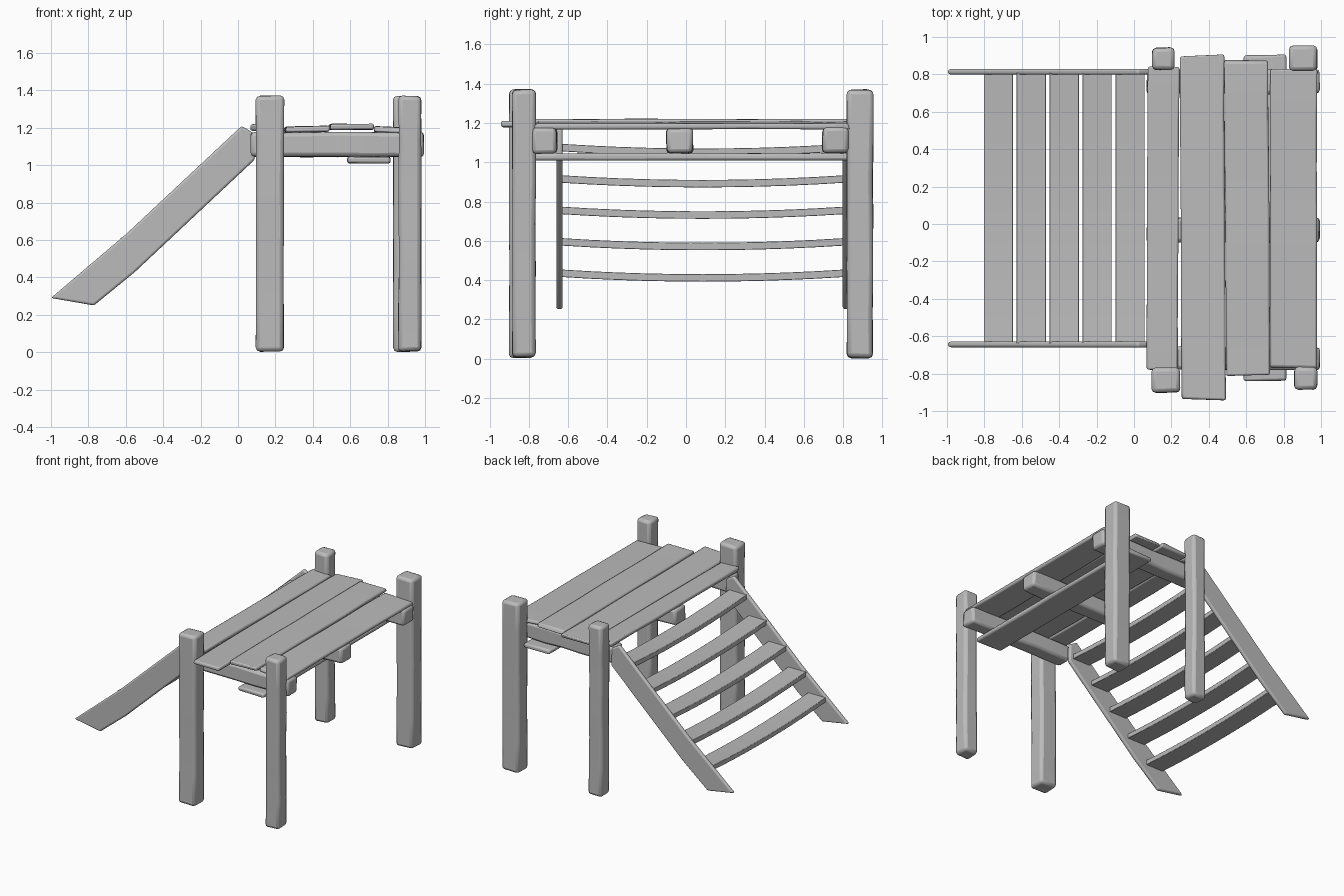
import bpy, bmesh, math, random
from mathutils import Vector, Matrix

random.seed(4)
cube = bpy.data.objects.get("Cube")
if cube:
    bpy.data.objects.remove(cube, do_unlink=True)

mat = bpy.data.materials.new("weathered grey wood")
mat.use_nodes = True
GREY = (0.5, 0.5, 0.5, 1)
mat.diffuse_color = GREY
mat.node_tree.nodes["Principled BSDF"].inputs["Base Color"].default_value = GREY


def finish(name, bm, bevel, segments=2):
    bmesh.ops.recalc_face_normals(bm, faces=bm.faces)
    mesh = bpy.data.meshes.new(name)
    bm.to_mesh(mesh)
    bm.free()
    mesh.materials.append(mat)
    ob = bpy.data.objects.new(name, mesh)
    bpy.context.collection.objects.link(ob)
    mod = ob.modifiers.new("worn edges", "BEVEL")
    mod.width, mod.segments = bevel, segments
    mod.limit_method, mod.angle_limit = "ANGLE", math.radians(40)
    bpy.ops.object.select_all(action="DESELECT")
    ob.select_set(True)
    bpy.context.view_layer.objects.active = ob
    bpy.ops.object.shade_smooth_by_angle(angle=math.radians(50))
    return ob


def timber(name, xs, ys, zs, axis, bevel, cuts=5, wobble=0.0, sag=0.0,
           yaw=0.0, roll=0.0, ragged=0.0):
    """Hewn bar filling the given ranges, divided along its long axis."""
    lo, hi = (Vector(v) for v in zip(xs, ys, zs))
    centre, size = (lo + hi) / 2, hi - lo
    bm = bmesh.new()
    bmesh.ops.create_cube(bm, size=1)
    along = [e for e in bm.edges
             if abs((e.verts[0].co - e.verts[1].co)[axis]) > 0.5]
    bmesh.ops.subdivide_edges(bm, edges=along, cuts=cuts, use_grid_fill=True)
    for v in bm.verts:
        t = v.co[axis] * 2
        v.co = Vector(a * b for a, b in zip(v.co, size))
        v.co.z -= sag * (1 - t * t)
        for i in range(3):
            if i != axis:
                v.co[i] += random.uniform(-wobble, wobble)
        if abs(t) > 0.99:
            v.co[axis] += random.uniform(-ragged, ragged)
    turn = (Matrix.Rotation(math.radians(yaw), 4, "Z")
            @ Matrix.Rotation(math.radians(roll), 4, "Y"))
    bm.transform(Matrix.Translation(centre) @ turn)
    return finish(name, bm, bevel)


# Corner posts
for name, xs, ys in (
        ("front_right_post", (0.095, 0.245), (-0.9, -0.768)),
        ("back_right_post", (0.098, 0.215), (0.825, 0.943)),
        ("front_left_post", (0.858, 0.978), (-0.885, -0.765)),
        ("back_left_post", (0.83, 0.98), (0.818, 0.952))):
    timber(name, xs, ys, (0.005, 1.37), 2, 0.022, wobble=0.003, ragged=0.005)

# Cross beams under the deck
for name, ys in (("front_beam", (-0.78, -0.658)),
                 ("middle_beam", (-0.1, 0.035)),
                 ("back_beam", (0.695, 0.825))):
    timber(name, (0.068, 0.992), ys, (1.045, 1.175), 0, 0.02,
           wobble=0.004, ragged=0.006)

# Deck boards, plus one board slung below the beams
for i, (xs, ys, zs, yaw, roll) in enumerate((
        ((0.07, 0.238), (-0.77, 0.835), (1.183, 1.215), -0.3, 2),
        ((0.25, 0.486), (-0.94, 0.905), (1.178, 1.208), 0.3, -1),
        ((0.488, 0.722), (-0.81, 0.875), (1.19, 1.22), 0.4, 0),
        ((0.728, 0.978), (-0.765, 0.83), (1.172, 1.203), 0, 2.5))):
    timber(f"deck_board_{i + 1}", xs, ys, zs, 1, 0.01, wobble=0.002,
           yaw=yaw, roll=roll, ragged=0.012)
timber("lower_board", (0.585, 0.815), (-0.835, 0.9), (1.01, 1.045), 1, 0.012,
       wobble=0.002, ragged=0.012)

# Sloping side rails of the ladder
OUTLINE = ((-1, 0.29), (-0.77, 0.25), (-0.55, 0.43), (0.09, 1.03),
           (0.085, 1.17), (0.02, 1.21), (-0.6, 0.63))
for name, y in (("front_ladder_rail", -0.66), ("back_ladder_rail", 0.798)):
    bm = bmesh.new()
    face = bm.faces.new([bm.verts.new((x, y, z)) for x, z in OUTLINE])
    new = bmesh.ops.extrude_face_region(bm, geom=[face])["geom"]
    bmesh.ops.translate(bm, vec=(0, 0.032, 0),
                        verts=[g for g in new if isinstance(g, bmesh.types.BMVert)])
    finish(name, bm, 0.012, 3)

# Sagging ladder treads
for i in range(5):
    x, z = -0.725 + 0.176 * i, 0.435 + 0.16 * i
    timber(f"ladder_tread_{i + 1}", (x - 0.078, x + 0.078), (-0.64, 0.81),
           (z - 0.019, z + 0.019), 1, 0.003, cuts=9, sag=0.024)
